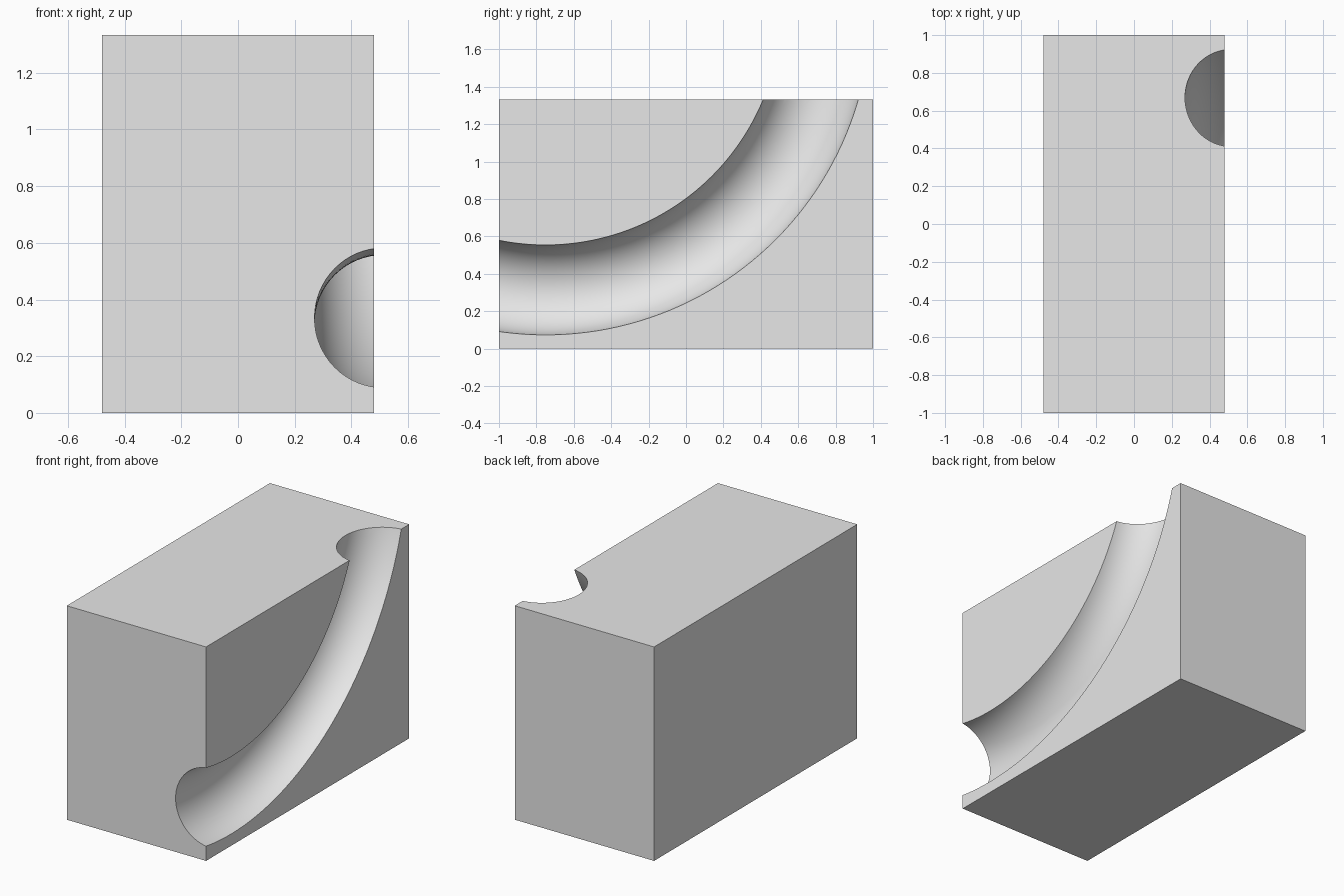
import bpy
import math

# Remove the default object
cube = bpy.data.objects.get("Cube")
if cube:
    bpy.data.objects.remove(cube, do_unlink=True)

WIDTH, LENGTH, HEIGHT = 0.96, 2.0, 1.333
SWEEP_RADIUS, TUBE_RADIUS = 1.50, 0.243

# Single plain colour
grey = bpy.data.materials.new("light_grey")
grey.use_nodes = True
colour = (0.8, 0.8, 0.8, 1.0)
grey.diffuse_color = colour
grey.node_tree.nodes["Principled BSDF"].inputs["Base Color"].default_value = colour

# Solid block
bpy.ops.mesh.primitive_cube_add(size=1, location=(0, 0, HEIGHT / 2))
block = bpy.context.object
block.name = "grooved_block"
block.scale = (WIDTH, LENGTH, HEIGHT)
bpy.ops.object.transform_apply(location=True, rotation=True, scale=True)
block.data.materials.append(grey)

# Ring cutter: its axis runs along x, its tube centre lies just outside the left face
bpy.ops.mesh.primitive_torus_add(
    major_radius=SWEEP_RADIUS, minor_radius=TUBE_RADIUS,
    major_segments=192, minor_segments=64,
    location=(WIDTH / 2 + 0.033, -0.751, 0.314 + SWEEP_RADIUS),
    rotation=(0, math.pi / 2, 0))
cutter = bpy.context.object
cutter.name = "groove_cutter"
cutter.data.materials.append(grey)
cutter.hide_render = True

# Carve the curved half-round channel
carve = block.modifiers.new("carve_groove", "BOOLEAN")
carve.operation = "DIFFERENCE"
carve.solver = "EXACT"
carve.object = cutter

bpy.ops.object.select_all(action="DESELECT")
block.select_set(True)
bpy.context.view_layer.objects.active = block
bpy.ops.object.modifier_apply(modifier=carve.name)
bpy.data.objects.remove(cutter, do_unlink=True)

# Smooth channel, crisp block edges
bpy.ops.object.shade_smooth_by_angle(angle=math.radians(30))
